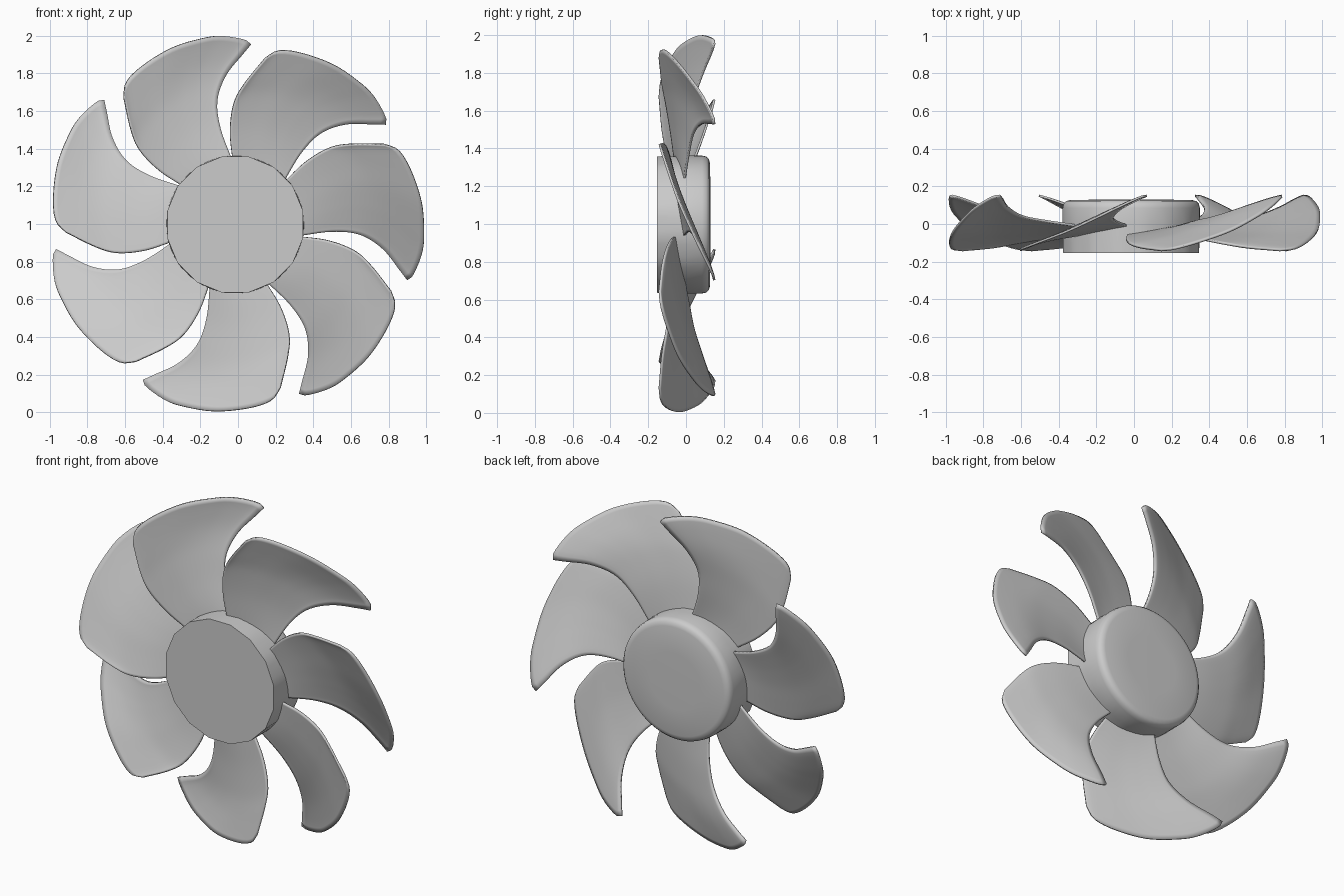
import bpy, bmesh, math
from mathutils import Vector

if "Cube" in bpy.data.objects:
    bpy.data.objects.remove(bpy.data.objects["Cube"])

CX, CZ, BLADES = -0.015, 0.997, 7


def curve(points, n):
    """Smooth curve through points, resampled to n+1 samples by length."""
    p = [Vector(q) for q in points]
    p = [2 * p[0] - p[1]] + p + [2 * p[-1] - p[-2]]
    dense = []
    for i in range(1, len(p) - 2):
        a, b, c, d = p[i - 1:i + 3]
        for k in range(20):
            t = k / 20
            dense.append(0.5 * (2 * b + (c - a) * t + (2 * a - 5 * b + 4 * c - d) * t * t
                                + (3 * b - a - 3 * c + d) * t ** 3))
    dense.append(p[-2])
    dist = [0.0]
    for a, b in zip(dense, dense[1:]):
        dist.append(dist[-1] + (b - a).length)
    out, j = [], 0
    for i in range(n + 1):
        target = dist[-1] * i / n
        while j < len(dense) - 2 and dist[j + 1] < target:
            j += 1
        out.append(dense[j].lerp(dense[j + 1], (target - dist[j]) / (dist[j + 1] - dist[j])))
    return out


def finish(name, bm, angle):
    bmesh.ops.recalc_face_normals(bm, faces=bm.faces)
    mesh = bpy.data.meshes.new(name)
    bm.to_mesh(mesh)
    bm.free()
    ob = bpy.data.objects.new(name, mesh)
    bpy.context.collection.objects.link(ob)
    bpy.ops.object.select_all(action='DESELECT')
    ob.select_set(True)
    bpy.context.view_layer.objects.active = ob
    bpy.ops.object.shade_smooth_by_angle(angle=math.radians(angle))
    return ob


# Hub: sixteen-sided front rim blending into a round back with a soft edge
SEG, SIDES = 64, 16
STEP = 2 * math.pi / SIDES
profile = [(0.368, -0.153, 1), (0.366, 0.0, 0), (0.365, 0.085, 0), (0.360, 0.107, 0),
           (0.347, 0.121, 0), (0.325, 0.127, 0), (0.17, 0.130, 0)]
bm = bmesh.new()
rings = []
for r, y, poly in profile:
    ring = []
    for i in range(SEG):
        a = 2 * math.pi * i / SEG
        flat = math.cos(STEP / 2) / math.cos((a % STEP) - STEP / 2)
        rr = r * (flat if poly else 1)
        b = a + STEP / 2
        ring.append(bm.verts.new((CX + rr * math.cos(b), y, CZ + rr * math.sin(b))))
    rings.append(ring)
for lo, hi in zip(rings, rings[1:]):
    for i in range(SEG):
        k = (i + 1) % SEG
        bm.faces.new((lo[i], lo[k], hi[k], hi[i]))
bm.faces.new(rings[0])
bm.faces.new(rings[-1])
finish("hub", bm, 40)

# Blade edges as (angle from straight down in degrees, radius, depth y)
swept = [(23, .34, -.01), (17, .517, .015), (17.5, .666, .04), (22.2, .794, .085),
         (28.2, .904, .132), (30.7, .96, .150)]
broad = [(-28, .34, -.058), (-28.9, .497, -.08), (-26.4, .642, -.105),
         (-21.9, .749, -.125), (-15.5, .898, -.140)]
outer = [(30.7, .96, .150), (28.5, .984, .142), (21.9, 1.004, .09), (16, 1.005, .04),
         (6.3, .998, -.035), (-4.1, .978, -.095), (-11.5, .954, -.13), (-15.5, .898, -.140)]
NV, NS = 24, 28


def cartesian(q):
    a = math.radians(q[0])
    return Vector((-q[1] * math.sin(a), q[2], -q[1] * math.cos(a)))


def polar(p):
    return Vector((math.degrees(math.atan2(-p.x, -p.z)), math.hypot(p.x, p.z), p.y))


def edge(points, n):
    return [polar(p) for p in curve([cartesian(q) for q in points], n)]


A, B, O = edge(swept, NV), edge(broad, NV), edge(outer, NS)

# Blades: patch spanned between the edges, repeated around the hub
for n in range(BLADES):
    turn = 360 / BLADES * n
    bm = bmesh.new()
    grid = []
    for i in range(NV + 1):
        row = []
        for j in range(NS + 1):
            s, v = j / NS, i / NV
            q = A[i].lerp(B[i], s) + v * (O[j] - A[NV].lerp(B[NV], s))
            q.x += turn
            row.append(bm.verts.new(cartesian(q) + Vector((CX, 0, CZ))))
        grid.append(row)
    for i in range(NV):
        for j in range(NS):
            bm.faces.new((grid[i][j], grid[i][j + 1], grid[i + 1][j + 1], grid[i + 1][j]))
    blade = finish(f"blade_{n + 1}", bm, 50)
    thick = blade.modifiers.new("thickness", 'SOLIDIFY')
    thick.thickness = 0.012
    thick.offset = 0
